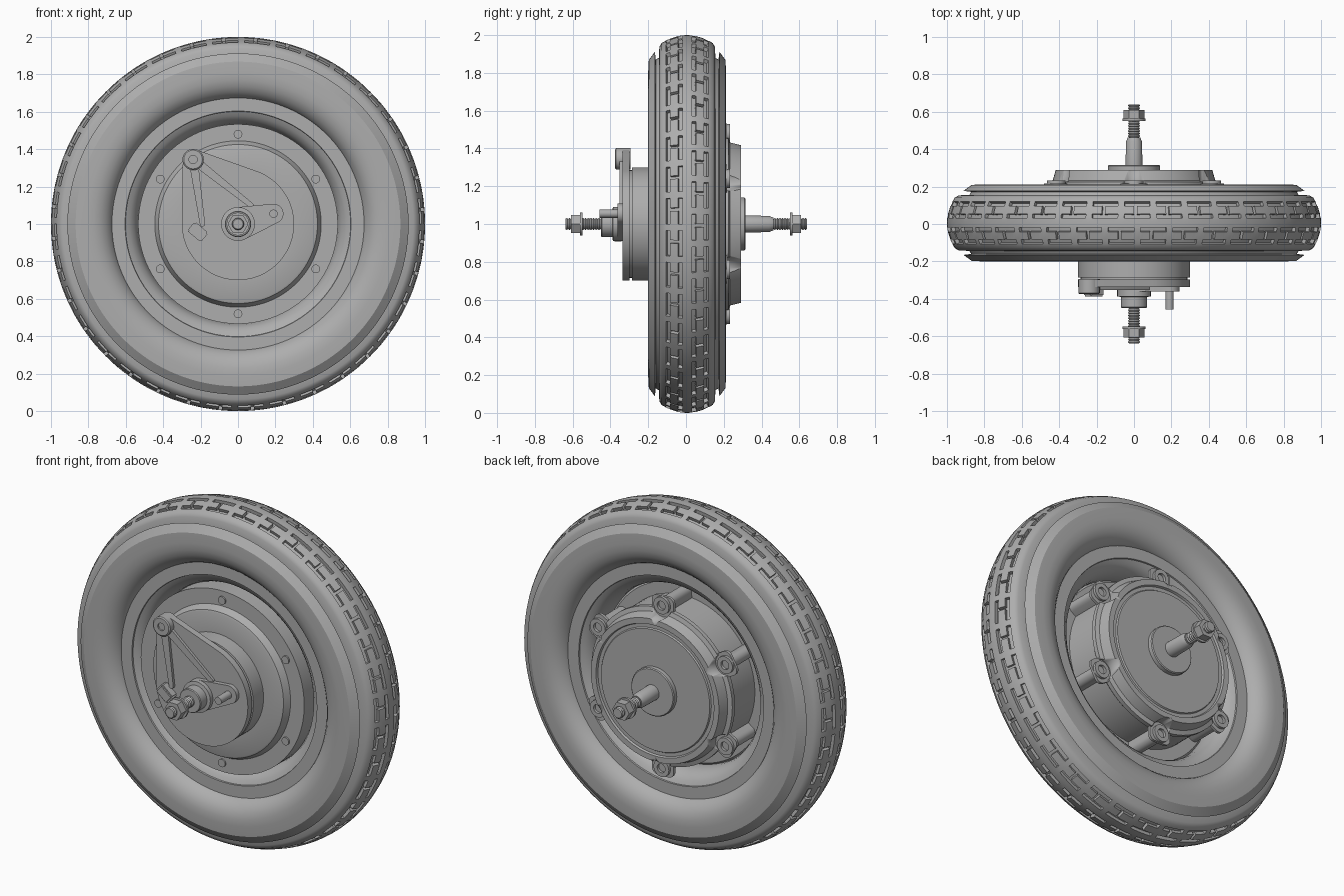
import bpy, bmesh, math
from mathutils import Vector, Matrix

if "Cube" in bpy.data.objects:
    bpy.data.objects.remove(bpy.data.objects["Cube"])

grey = bpy.data.materials.new("mid_grey")
grey.use_nodes = True
grey.diffuse_color = (0.42, 0.42, 0.42, 1)
grey.node_tree.nodes["Principled BSDF"].inputs["Base Color"].default_value = (0.42, 0.42, 0.42, 1)

AXLE_Z = 1.0


def finish(name, bm):
    """Turn a bmesh into a shaded object."""
    mesh = bpy.data.meshes.new(name)
    bm.to_mesh(mesh)
    bm.free()
    mesh.materials.append(grey)
    obj = bpy.data.objects.new(name, mesh)
    bpy.context.collection.objects.link(obj)
    bpy.ops.object.select_all(action='DESELECT')
    obj.select_set(True)
    bpy.context.view_layer.objects.active = obj
    bpy.ops.object.shade_smooth_by_angle(angle=math.radians(32))
    return obj


def lathe_mesh(profile, seg, closed, x=0, z=0):
    """Spin a (radius, y) profile about an axis along y."""
    bm = bmesh.new()
    vs = [bm.verts.new((x + r, y, AXLE_Z + z)) for r, y in profile]
    es = [bm.edges.new(p) for p in zip(vs, vs[1:])]
    if closed:
        es.append(bm.edges.new((vs[-1], vs[0])))
    bmesh.ops.spin(bm, geom=vs + es, cent=(x, 0, AXLE_Z + z), axis=(0, 1, 0),
                   angle=math.tau, steps=seg)
    bmesh.ops.remove_doubles(bm, verts=bm.verts, dist=0.0003)
    bmesh.ops.recalc_face_normals(bm, faces=bm.faces)
    return bm


def lathe(name, profile, seg=96, closed=False, x=0, z=0):
    return finish(name, lathe_mesh(profile, seg, closed, x, z))


def rod(name, r, y0, y1, x=0, z=0, seg=32):
    return lathe(name, [(0, y0), (r, y0), (r, y1), (0, y1)], seg, x=x, z=z)


def hull(name, circles, y0, y1, seg=48):
    """Plate whose outline wraps a set of (x, z, radius) circles."""
    bm = bmesh.new()
    for cx, cz, r in circles:
        for i in range(seg):
            a = math.tau * i / seg
            for y in (y0, y1):
                bm.verts.new((cx + r * math.cos(a), y, AXLE_Z + cz + r * math.sin(a)))
    bmesh.ops.convex_hull(bm, input=bm.verts)
    loose = [v for v in bm.verts if not v.link_faces]
    bmesh.ops.delete(bm, geom=loose, context='VERTS')
    bmesh.ops.dissolve_limit(bm, angle_limit=0.01, verts=bm.verts, edges=bm.edges)
    bmesh.ops.recalc_face_normals(bm, faces=bm.faces)
    return finish(name, bm)


# Tyre: mirrored profile, then sunken H-shaped tread grooves
PITCHES, STEPS = 36, 10
columns = (0.025, 0.048, 0.09, 0.113, 0.135)
half = [(1 - 2.3 * y * y, y) for y in columns]
half += [(0.938, 0.147), (0.88, 0.15), (0.87, 0.166), (0.912, 0.171), (0.868, 0.203),
         (0.81, 0.206), (0.77, 0.204), (0.735, 0.194), (0.705, 0.176), (0.682, 0.15),
         (0.67, 0.125), (0.668, 0.09)]
tyre_profile = [(r, -y) for r, y in reversed(half)] + [(1, 0)] + half
bm = lathe_mesh(tyre_profile, PITCHES * STEPS, True)


def is_groove(face):
    c = face.calc_center_median()
    if Vector((c.x, c.z - AXLE_Z)).length < 0.95:
        return False
    step = int((math.atan2(c.z - AXLE_Z, c.x) % math.tau) / math.tau * PITCHES * STEPS)
    phase = (step + (STEPS // 2 if c.y > 0 else 0)) % STEPS
    y = abs(c.y)
    if columns[0] < y < columns[1] or columns[2] < y < columns[3]:
        return phase < 8
    return columns[1] < y < columns[2] and phase == 4


grooves = [f for f in bm.faces if is_groove(f)]
bmesh.ops.inset_region(bm, faces=grooves, thickness=0.001, depth=-0.02, use_even_offset=True)
tyre = finish("tyre", bm)
tyre.location.y = 0.006

# Rim: flat flanges, then walls curving in to a narrow waist
rim_half = [(0.53, 0.02), (0.538, 0.06), (0.555, 0.092), (0.578, 0.113), (0.602, 0.125),
            (0.604, 0.133), (0.675, 0.133)]
rim = lathe("rim", [(r, -y) for r, y in reversed(rim_half)] + rim_half, closed=True)
rim.location.y = 0.006

# Hub shell with brake drum at the front and cover at the back
hub = lathe("hub_shell", [
    (0, -0.3), (0.285, -0.3), (0.285, -0.287), (0.3, -0.285), (0.3, -0.19),
    (0.415, -0.187), (0.425, -0.183), (0.445, -0.145), (0.534, -0.145),
    (0.534, -0.01), (0.52, 0), (0.45, 0), (0.45, 0.19), (0.46, 0.2), (0.46, 0.225),
    (0.435, 0.232), (0.418, 0.29), (0.385, 0.29), (0.38, 0.278), (0.36, 0.278),
    (0.355, 0.286), (0, 0.286)])

# Six bolts, struts and lugs around the hub, with screw scoops in the cover
for i in range(6):
    a = math.radians(30 + 60 * i)
    ux, uz = math.cos(a), math.sin(a)
    bx, bz = 0.48 * ux, 0.48 * uz
    rod(f"front_bolt_{i}", 0.023, -0.154, -0.13, bx, bz)
    hull(f"hub_strut_{i}", [(bx, bz, 0.036), (0.43 * ux, 0.43 * uz, 0.04)], -0.05, 0.2, 24)
    tab = [(0.495 * ux - s * uz, 0.495 * uz + s * ux, 0.036) for s in (-0.035, 0.035)]
    hull(f"lug_{i}", tab + [(0.42 * ux, 0.42 * uz, 0.07)], 0.2, 0.216, 32)
    lathe(f"lug_ring_{i}", [(0.05, 0.205), (0.05, 0.232), (0.026, 0.232), (0.026, 0.205)],
          32, True, bx, bz)
    scoop = lathe(f"scoop_cutter_{i}", [(0, 0.21), (0.062, 0.21), (0.058, 0.33), (0, 0.33)],
                  32, x=0.47 * ux, z=0.47 * uz)
    scoop.hide_render = True
    scoop.hide_set(True)
    cut = hub.modifiers.new(f"scoop_{i}", 'BOOLEAN')
    cut.operation = 'DIFFERENCE'
    cut.object = scoop

# Brake plate with anchor arm
post_x, post_z = -0.24, 0.345
hull("brake_plate", [(0, 0, 0.3), (post_x, post_z, 0.055)], -0.337, -0.298, 96)
lathe("anchor_post", [(0, -0.366), (0.022, -0.366), (0.022, -0.375), (0.05, -0.375),
                      (0.057, -0.37), (0.057, -0.295), (0, -0.295)], 40, x=post_x, z=post_z)
for n, (ex, ez) in enumerate([(-0.19, 0.0), (0.07, 0.1)]):
    hull(f"arm_rib_{n}", [(post_x, post_z, 0.025), (ex, ez, 0.014)], -0.353, -0.33, 16)

# Cable stop block
bm = bmesh.new()
bmesh.ops.create_cube(bm, size=1, matrix=Matrix.Translation((-0.215, -0.36, AXLE_Z - 0.042))
                      @ Matrix.Rotation(math.radians(40), 4, 'Y')
                      @ Matrix.Diagonal((0.095, 0.055, 0.065, 1)))
bmesh.ops.bevel(bm, geom=bm.edges[:], offset=0.008, segments=2, affect='EDGES')
finish("cable_stop", bm)

# Brake lever and pin
hull("brake_lever", [(0, 0, 0.09), (0.19, 0.055, 0.053)], -0.362, -0.337)
rod("lever_pin", 0.022, -0.458, -0.33, 0.19, 0.055)

# Axle bosses
lathe("front_boss", [(0, -0.45), (0.066, -0.45), (0.07, -0.445), (0.07, -0.39),
                     (0.09, -0.387), (0.09, -0.33)], 48)
lathe("back_boss", [(0.14, 0.28), (0.14, 0.31), (0.135, 0.315), (0.045, 0.315), (0.043, 0.44),
                    (0.034, 0.462), (0, 0.462)], 64)

# Threaded axle ends, washers and nuts
for side, sign, start, end in (("front", -1, 0.44, 0.638), ("back", 1, 0.45, 0.64)):
    turns = 14
    pitch = (end - start) / turns
    thread = []
    for k in range(turns):
        y = start + k * pitch
        thread += [(0.027, sign * y), (0.032, sign * (y + pitch / 2))]
    thread += [(0.027, sign * end), (0, sign * end)]
    lathe(f"{side}_axle_thread", thread, 32)
    nut = end - 0.085
    rod(f"{side}_washer", 0.061, sign * (nut - 0.005), sign * (nut + 0.008))
    rod(f"{side}_nut", 0.055, sign * nut, sign * (nut + 0.055), seg=6)
